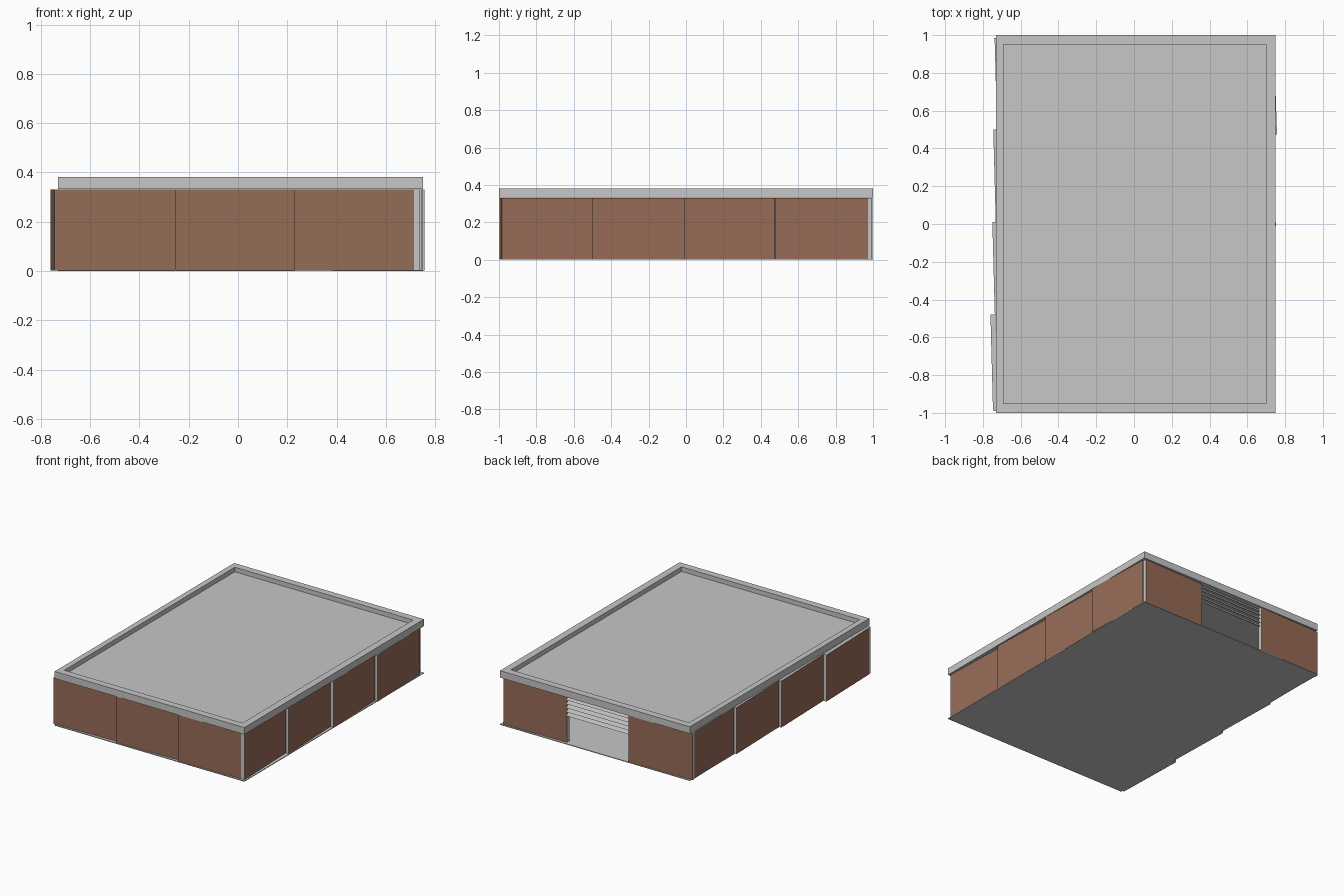
import bpy, bmesh
from mathutils import Vector

if "Cube" in bpy.data.objects:
    bpy.data.objects.remove(bpy.data.objects["Cube"])


def material(name, rgb):
    m = bpy.data.materials.new(name)
    m.diffuse_color = (*rgb, 1)
    m.use_nodes = True
    m.node_tree.nodes["Principled BSDF"].inputs["Base Color"].default_value = m.diffuse_color
    return m


GREY = material("concrete grey", (0.57, 0.57, 0.57))
BRICK = material("brick brown", (0.31, 0.15, 0.095))


def prism(name, outline, z0, z1, brick_side=None):
    """Extrude a plan outline; the side number brick_side gets brick."""
    bm = bmesh.new()
    lo = [bm.verts.new((p[0], p[1], z0)) for p in outline]
    hi = [bm.verts.new((p[0], p[1], z1)) for p in outline]
    bm.faces.new(lo[::-1])
    bm.faces.new(hi)
    n = len(outline)
    for i in range(n):
        j = (i + 1) % n
        f = bm.faces.new((lo[i], lo[j], hi[j], hi[i]))
        f.material_index = 1 if i == brick_side else 0
    return finish(name, bm)


def finish(name, bm):
    bmesh.ops.recalc_face_normals(bm, faces=bm.faces)
    me = bpy.data.meshes.new(name)
    bm.to_mesh(me)
    bm.free()
    me.materials.append(GREY)
    me.materials.append(BRICK)
    ob = bpy.data.objects.new(name, me)
    bpy.context.collection.objects.link(ob)
    return ob


def panel(name, start, end, thick=0.026):
    """Wall panel running counter-clockwise, outer face in brick."""
    a, b = Vector(start), Vector(end)
    d = (b - a).normalized()
    inward = Vector((-d.y, d.x)) * thick
    prism(name, [a, b, b + inward, a + inward], 0.003, 0.331, brick_side=0)


def rect(x0, x1, y0, y1):
    return [(x0, y0), (x1, y0), (x1, y1), (x0, y1)]


# floor slab
prism("floor", rect(-0.73, 0.75, -1, 1), 0, 0.005)

# roof slab with a recessed top
bm = bmesh.new()
outer, inner = rect(-0.73, 0.75, -1, 1), rect(-0.69, 0.70, -0.95, 0.95)
rings = [[bm.verts.new((x, y, z)) for x, y in o] for o, z in
         ((outer, 0.333), (outer, 0.382), (inner, 0.382), (inner, 0.35))]
for r, s in zip(rings, rings[1:]):
    for i in range(4):
        j = (i + 1) % 4
        bm.faces.new((r[i], r[j], s[j], s[i]))
bm.faces.new(rings[0])
bm.faces.new(rings[-1])
finish("roof", bm)

# wall panels, each slightly turned so its leading edge stands proud
fx = [-0.745, -0.255, 0.23, 0.72]
for i, y in enumerate((-0.99, -0.994, -0.998)):
    panel(f"front_panel_{i}", (fx[i], y), (fx[i + 1], y + 0.013))

ry = [-0.985, -0.5, -0.01, 0.475, 0.97]
for i, x in enumerate((0.739, 0.745, 0.751, 0.757)):
    panel(f"right_panel_{i}", (x, ry[i]), (x - 0.016, ry[i + 1]))

ly = [0.985, 0.5, 0.01, -0.48, -0.97]
for i, x in enumerate((-0.738, -0.745, -0.75, -0.76)):
    panel(f"left_panel_{i}", (x, ly[i]), (x + 0.013, ly[i + 1]))

panel("back_panel_0", (0.73, 0.992), (0.24, 0.98))
panel("back_panel_1", (-0.25, 0.998), (-0.74, 0.985))

# half raised shutter: tilted slats in the back opening
for k in range(5):
    z = 0.327 - k * 0.028
    bm = bmesh.new()
    profile = [(0.966, z), (0.972, z), (0.986, z - 0.022), (0.98, z - 0.022)]
    ends = [[bm.verts.new((x, y, h)) for y, h in profile] for x in (-0.25, 0.24)]
    for e in ends:
        bm.faces.new(e)
    for i in range(4):
        j = (i + 1) % 4
        bm.faces.new((ends[0][i], ends[0][j], ends[1][j], ends[1][i]))
    finish(f"shutter_slat_{k}", bm)
